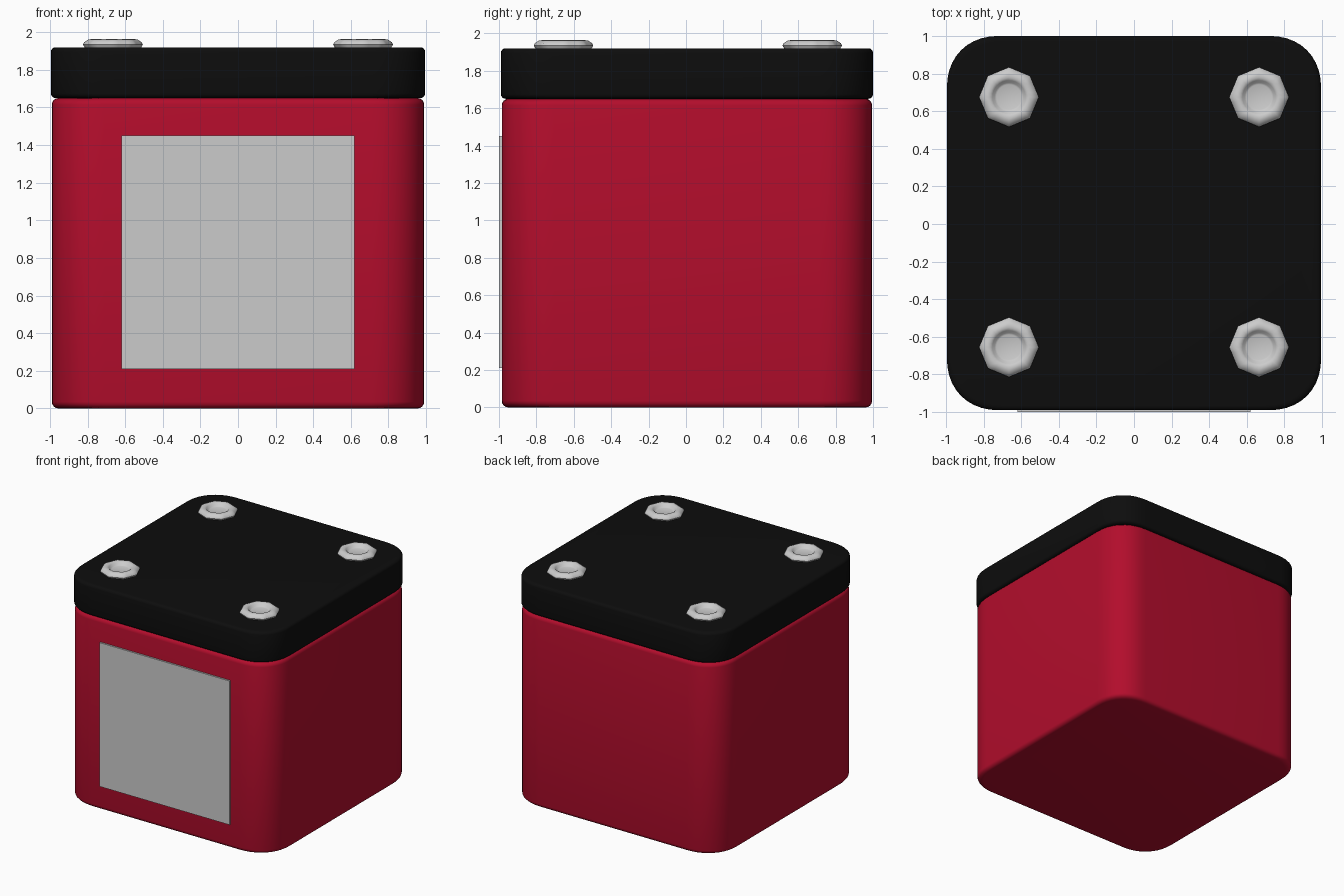
import bpy, bmesh
from math import pi, cos, sin, radians

if "Cube" in bpy.data.objects:
    bpy.data.objects.remove(bpy.data.objects["Cube"])


def material(name, rgb):
    m = bpy.data.materials.new(name)
    m.diffuse_color = (*rgb, 1)
    m.use_nodes = True
    m.node_tree.nodes["Principled BSDF"].inputs["Base Color"].default_value = m.diffuse_color
    return m


def loft(name, rings, location=(0, 0, 0), mat=None, angle=50):
    """Skin a stack of equal-length rings and cap both ends."""
    bm = bmesh.new()
    loops = [[bm.verts.new(p) for p in ring] for ring in rings]
    n = len(loops[0])
    for a, b in zip(loops, loops[1:]):
        for i in range(n):
            j = (i + 1) % n
            bm.faces.new((a[i], a[j], b[j], b[i]))
    bm.faces.new(loops[0][::-1])
    bm.faces.new(loops[-1])
    bmesh.ops.recalc_face_normals(bm, faces=bm.faces)
    me = bpy.data.meshes.new(name)
    bm.to_mesh(me)
    bm.free()
    ob = bpy.data.objects.new(name, me)
    ob.location = location
    bpy.context.collection.objects.link(ob)
    if mat:
        me.materials.append(mat)
    bpy.ops.object.select_all(action='DESELECT')
    ob.select_set(True)
    bpy.context.view_layer.objects.active = ob
    bpy.ops.object.shade_smooth_by_angle(angle=radians(angle))
    return ob


def rounded_square(half, z, corner=0.28, power=2.2, steps=10):
    """Square outline with soft superelliptic corners."""
    pts = []
    for q in range(4):
        c, s = round(cos(q * pi / 2)), round(sin(q * pi / 2))
        for k in range(steps + 1):
            t = k / steps * pi / 2
            x = half - corner + corner * max(cos(t), 0) ** (2 / power)
            y = half - corner + corner * max(sin(t), 0) ** (2 / power)
            pts.append((c * x - s * y, s * x + c * y, z))
    return pts


def soft_block(name, half, z0, z1, r, mat):
    """Rounded square block with rolled top and bottom edges."""
    arc = [(r * (1 - sin(k * pi / 8)), r * (1 - cos(k * pi / 8))) for k in range(5)]
    rings = [rounded_square(half - i, z0 + h) for i, h in arc]
    rings += [rounded_square(half - i, z1 - h) for i, h in reversed(arc)]
    return loft(name, rings, (0, 0.005, 0), mat)


# Body and lid
soft_block("body", 0.99, 0.0, 1.65, 0.035, material("red", (0.45, 0.004, 0.025)))
soft_block("lid", 0.995, 1.65, 1.92, 0.025, material("black", (0.004, 0.004, 0.004)))

# Front panel
loft("front_panel", [[(x, y, z) for x, z in
     ((-0.62, 0.21), (0.62, 0.21), (0.62, 1.45), (-0.62, 1.45))]
     for y in (-0.97, -1.0)], angle=30)


# Lid bolts: octagonal rim with a round dished centre
def bolt_ring(radius, z, octagonal, steps=32):
    pts = []
    for k in range(steps):
        t = 2 * pi * k / steps
        f = cos(pi / 8) / cos(t % (pi / 4) - pi / 8)
        r = radius * (1 + (f - 1) * octagonal)
        pts.append((r * cos(t), r * sin(t), z))
    return pts


bolt_profile = [(0.15, 0.0, 1), (0.159, 0.015, 1), (0.153, 0.028, 1), (0.13, 0.043, 1),
                (0.105, 0.045, 0.6), (0.088, 0.037, 0), (0.076, 0.02, 0), (0.066, 0.016, 0)]
for side, x in (("left", -0.665), ("right", 0.665)):
    for end, y in (("front", -0.655), ("back", 0.675)):
        loft(f"bolt_{end}_{side}", [bolt_ring(*p) for p in bolt_profile], (x, y, 1.919))
